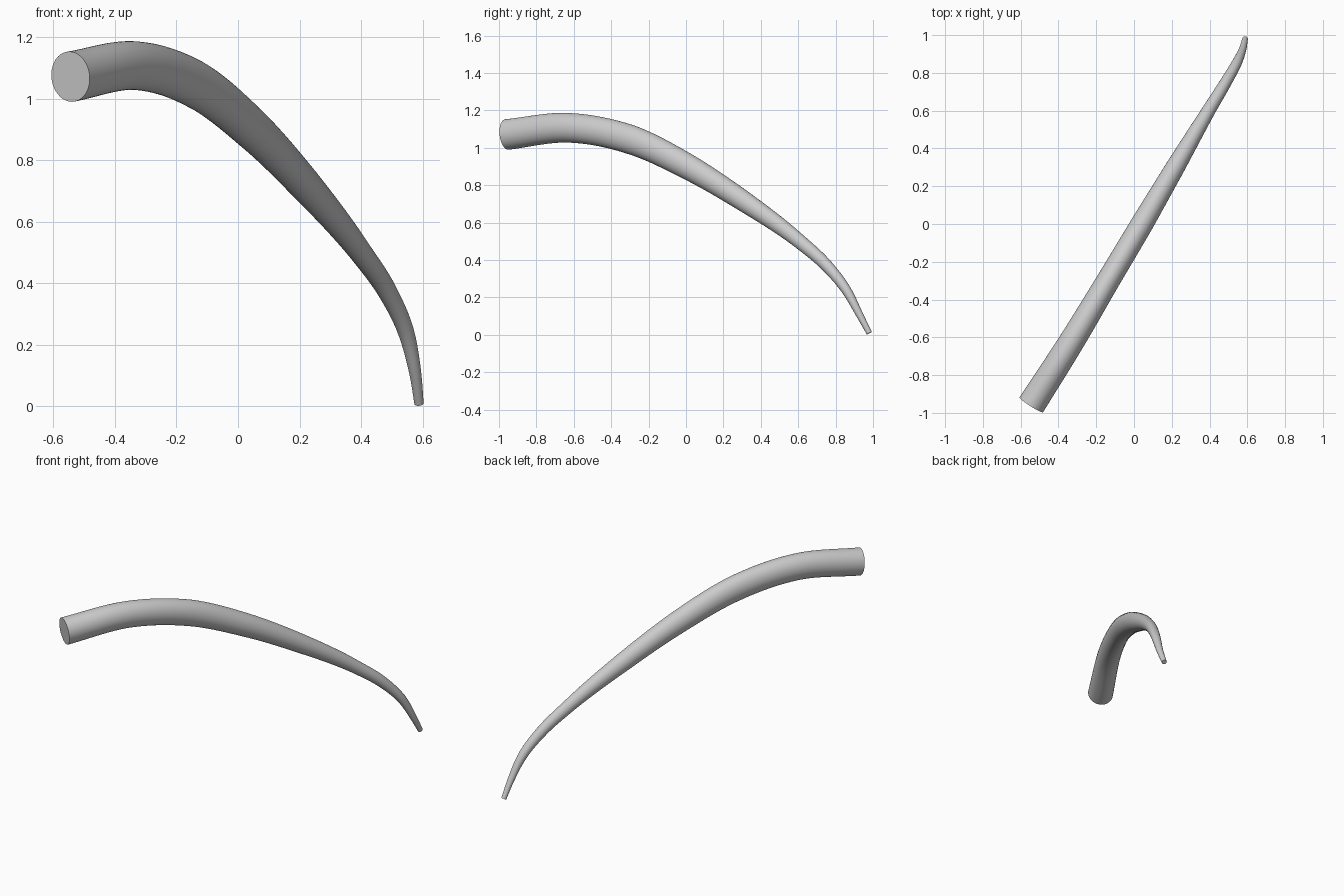
import bpy, bmesh, math
from mathutils import Vector

if "Cube" in bpy.data.objects:
    bpy.data.objects.remove(bpy.data.objects["Cube"])

# centreline point, half width (sideways), half height
PATH = [
    ((-0.544, -0.957, 1.071), 0.074, 0.082),
    ((-0.335, -0.630, 1.107), 0.068, 0.079),
    ((-0.137, -0.300, 1.045), 0.062, 0.078),
    ((0.042, 0.000, 0.904), 0.060, 0.069),
    ((0.218, 0.300, 0.720), 0.051, 0.056),
    ((0.395, 0.600, 0.505), 0.036, 0.039),
    ((0.486, 0.750, 0.372), 0.031, 0.033),
    ((0.543, 0.850, 0.250), 0.027, 0.027),
    ((0.577, 0.932, 0.100), 0.019, 0.019),
    ((0.588, 0.980, 0.009), 0.015, 0.015),
]
SIDES, STEPS = 40, 8


def spline(values):
    """Smooth Catmull-Rom samples through a list of vectors."""
    pts = [values[0] * 2 - values[1]] + values + [values[-1] * 2 - values[-2]]
    out = []
    for i in range(1, len(pts) - 2):
        p0, p1, p2, p3 = pts[i - 1:i + 3]
        # spacing-aware tangents
        d0, d1, d2 = [max((b - a).length, 1e-4) for a, b in ((p0, p1), (p1, p2), (p2, p3))]
        m1 = ((p1 - p0) / d0 * d1 + (p2 - p1) / d1 * d0) / (d0 + d1) * d1
        m2 = ((p2 - p1) / d1 * d2 + (p3 - p2) / d2 * d1) / (d1 + d2) * d1
        for k in range(STEPS):
            t = k / STEPS
            out.append(p1 * (2*t**3 - 3*t**2 + 1) + m1 * (t**3 - 2*t**2 + t)
                       + p2 * (3*t**2 - 2*t**3) + m2 * (t**3 - t**2))
    return out + [values[-1]]


centres = spline([Vector(p) for p, a, b in PATH])
sizes = [Vector(PATH[min(i // STEPS, 8)][1:]).lerp(
    Vector(PATH[min(i // STEPS + 1, 9)][1:]), (i % STEPS) / STEPS if i < 72 else 1)
    for i in range(len(centres))]

# tapered curved horn, swept as oval rings
bm = bmesh.new()
rings = []
for i, c in enumerate(centres):
    tangent = (centres[min(i + 1, len(centres) - 1)] - centres[max(i - 1, 0)]).normalized()
    side = tangent.cross(Vector((0, 0, 1))).normalized()
    up = side.cross(tangent)
    a, b = sizes[i]
    rings.append([bm.verts.new(c + side * a * math.cos(w) + up * b * math.sin(w))
                  for w in (2 * math.pi * k / SIDES for k in range(SIDES))])
for r, s in zip(rings, rings[1:]):
    for k in range(SIDES):
        n = (k + 1) % SIDES
        bm.faces.new((r[k], r[n], s[n], s[k]))
# flat end caps
bm.faces.new(rings[0][::-1])
bm.faces.new(rings[-1])
bmesh.ops.recalc_face_normals(bm, faces=bm.faces)

mesh = bpy.data.meshes.new("curved_horn")
bm.to_mesh(mesh)
bm.free()
horn = bpy.data.objects.new("curved_horn", mesh)
bpy.context.collection.objects.link(horn)
bpy.context.view_layer.objects.active = horn
horn.select_set(True)
bpy.ops.object.shade_smooth_by_angle(angle=math.radians(40))
